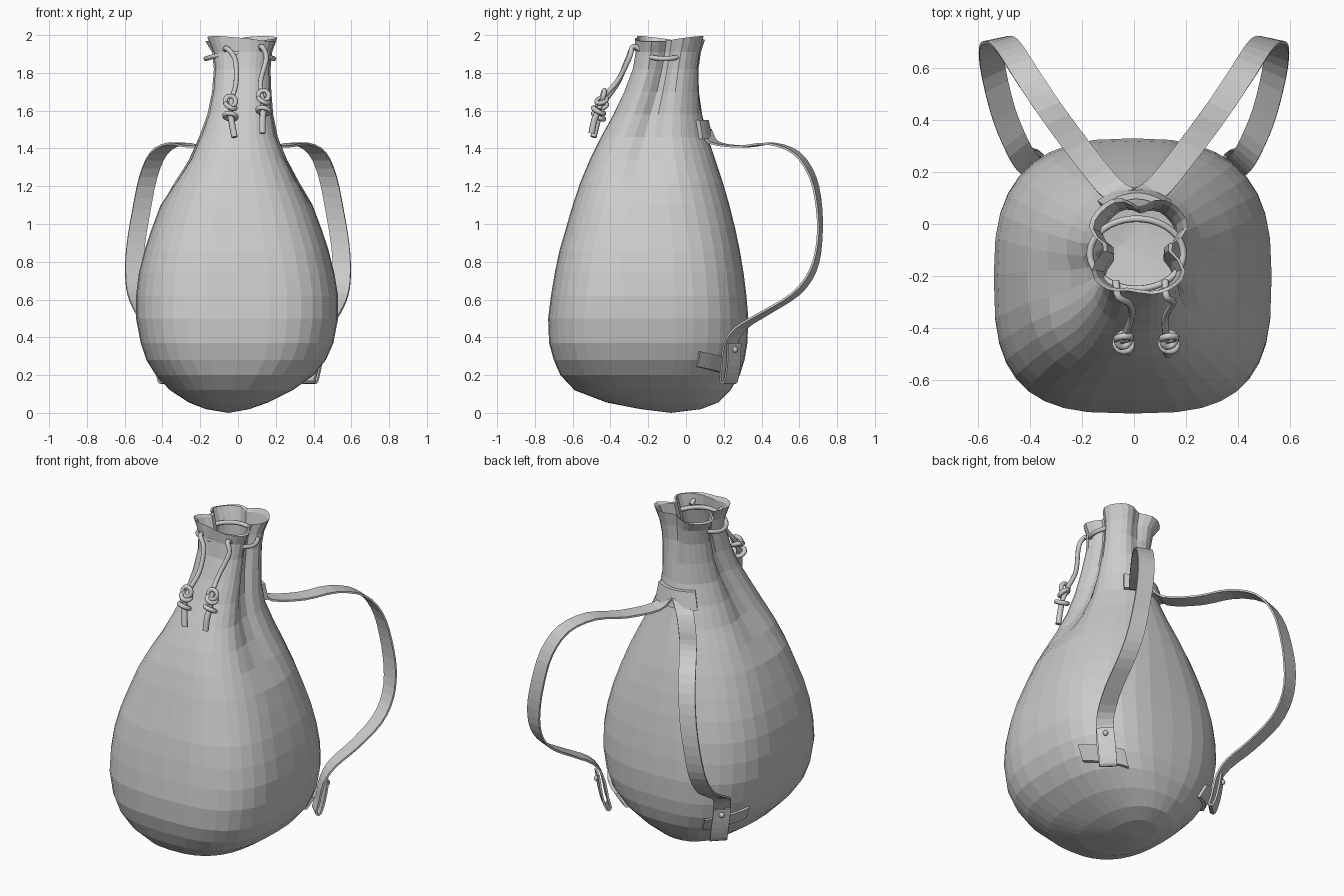
import bpy, bmesh, math
from mathutils import Vector

if "Cube" in bpy.data.objects:
    bpy.data.objects.remove(bpy.data.objects["Cube"])

# sack outline: z, left x, right x, front y, back y
RINGS = [
    (0.02, -0.17, 0.06, -0.24, 0.08), (0.055, -0.26, 0.16, -0.42, 0.17),
    (0.12, -0.36, 0.29, -0.59, 0.235), (0.20, -0.435, 0.40, -0.665, 0.285),
    (0.28, -0.485, 0.465, -0.70, 0.31), (0.37, -0.515, 0.505, -0.725, 0.325),
    (0.50, -0.54, 0.53, -0.73, 0.33), (0.62, -0.54, 0.53, -0.715, 0.32),
    (0.74, -0.525, 0.51, -0.695, 0.305), (0.86, -0.495, 0.48, -0.67, 0.285),
    (0.98, -0.455, 0.44, -0.635, 0.26), (1.10, -0.41, 0.395, -0.60, 0.23),
    (1.22, -0.35, 0.34, -0.56, 0.195), (1.34, -0.28, 0.28, -0.51, 0.155),
    (1.46, -0.225, 0.23, -0.45, 0.115), (1.58, -0.18, 0.205, -0.385, 0.09),
    (1.70, -0.155, 0.195, -0.33, 0.085), (1.82, -0.145, 0.19, -0.285, 0.085),
    (1.91, -0.155, 0.20, -0.27, 0.10), (1.98, -0.195, 0.23, -0.275, 0.125)]
# gathered folds: angle, depth at the mouth, angular width
FOLDS = [(-5, 0.42, 17), (185, 0.38, 17), (88, 0.30, 18), (262, 0.08, 12)]


def surf(deg, z, out=0.0):
    """Point on the sack at an angle and height, pushed outward."""
    z0 = min(max(z, RINGS[0][0]), RINGS[-1][0])
    i = next(k for k in range(len(RINGS) - 1) if z0 <= RINGS[k + 1][0])
    p, q = RINGS[i], RINGS[i + 1]
    f = (z0 - p[0]) / (q[0] - p[0])
    xl, xr, yf, yb = [p[k] + (q[k] - p[k]) * f for k in range(1, 5)]
    c, s = math.cos(math.radians(deg)), math.sin(math.radians(deg))
    low = min(1, z / 0.3)
    neck = min(1, max(0, (z - 0.8) / 0.7))
    # boxier at the front of the belly, narrower at the back of the neck
    n = 2.2 + low * (0.85 if s < 0 else 0.5) - neck * (0.6 if s < 0 else 0.75)
    r = 1.0
    for j, (a, d, w) in enumerate(FOLDS):
        fade = min(1, max(0, (z - 1.12) / 0.6)) if j < 2 else max(0, (z - 1.55) / 0.43)
        da = (deg - a + 180) % 360 - 180
        r -= d * fade * math.exp(-(da / w) ** 2)
    x = (xr - xl) / 2 * math.copysign(abs(c) ** (2 / n), c) * r
    y = (yb - yf) / 2 * math.copysign(abs(s) ** (2 / n), s) * r
    return Vector(((xl + xr) / 2 + x + out * c, (yf + yb) / 2 + y + out * s, z))


def finish(bm, name, smooth=False):
    bmesh.ops.recalc_face_normals(bm, faces=bm.faces)
    me = bpy.data.meshes.new(name)
    bm.to_mesh(me)
    bm.free()
    ob = bpy.data.objects.new(name, me)
    bpy.context.collection.objects.link(ob)
    for p in me.polygons:
        p.use_smooth = smooth
    return ob


def bridge(bm, a, b):
    for i in range(len(a)):
        j = (i + 1) % len(a)
        bm.faces.new((a[i], a[j], b[j], b[i]))


def spline(pts, n):
    """Catmull-Rom curve through the points."""
    P = [Vector(p) for p in pts]
    P = [2 * P[0] - P[1]] + P + [2 * P[-1] - P[-2]]
    res = []
    for i in range(1, len(P) - 2):
        a, b, c, d = P[i - 1:i + 3]
        for k in range(n):
            t = k / n
            res.append(0.5 * (2 * b + (c - a) * t + (2 * a - 5 * b + 4 * c - d) * t * t
                              + (3 * b - a - 3 * c + d) * t ** 3))
    return res + [P[-2]]


def ribbon(name, pts, sx, width, thick):
    """Flat strap whose width direction turns along the path."""
    bm = bmesh.new()
    start, mid, end = (Vector((x * sx, y, 0)) for x, y in ((0.83, -0.56), (1, -0.2), (0.72, -0.7)))
    prev = None
    for i, p in enumerate(pts):
        f = i / (len(pts) - 1)
        w = start.lerp(mid, f / 0.4) if f < 0.4 else mid.lerp(end, min(1, (f - 0.4) / 0.3))
        w = w.normalized() * width / 2
        t = pts[min(i + 1, len(pts) - 1)] - pts[max(i - 1, 0)]
        n = t.cross(w).normalized() * thick / 2
        cur = [bm.verts.new(v) for v in (p + w + n, p - w + n, p - w - n, p + w - n)]
        if prev:
            bridge(bm, prev, cur)
        else:
            bm.faces.new(cur)
        prev = cur
    bm.faces.new(prev)
    return finish(bm, name)


def patch(name, a0, a1, z0, z1, tilt=0.0, out=0.016, n=8):
    """Band of leather lying on the sack."""
    bm = bmesh.new()
    prev = None
    for i in range(n + 1):
        f = i / n
        a, dz = a0 + (a1 - a0) * f, tilt * (f - 0.5)
        cur = [bm.verts.new(surf(a, z + dz, o)) for z, o in
               ((z0, 0), (z0, out), (z1, out), (z1, 0))]
        if prev:
            bridge(bm, prev, cur)
        else:
            bm.faces.new(cur)
        prev = cur
    bm.faces.new(prev)
    return finish(bm, name)


def tube(name, pts, radius, cyclic=False):
    cu = bpy.data.curves.new(name, 'CURVE')
    cu.dimensions = '3D'
    cu.bevel_depth, cu.bevel_resolution, cu.use_fill_caps = radius, 2, True
    sp = cu.splines.new('POLY')
    sp.points.add(len(pts) - 1)
    for q, p in zip(sp.points, pts):
        q.co = (*p, 1)
    sp.use_cyclic_u = cyclic
    ob = bpy.data.objects.new(name, cu)
    bpy.context.collection.objects.link(ob)
    return ob


# sack body with a thin inward lip at the mouth
SEG = 36
bm = bmesh.new()
angles = [360 * k / SEG for k in range(SEG)]
tip = bm.verts.new((-0.05, -0.08, 0))
prev = None
for r in RINGS:
    cur = []
    for a in angles:
        p = surf(a, r[0])
        if r is RINGS[-1]:
            p.z += 0.015 * math.cos(math.radians(2 * a + 250))
        cur.append(bm.verts.new(p))
    if prev:
        bridge(bm, prev, cur)
    else:
        for i in range(SEG):
            bm.faces.new((tip, cur[i], cur[(i + 1) % SEG]))
    prev = cur
for z in (1.97, 1.88, 1.75):
    cur = [bm.verts.new(surf(a, z, -0.012)) for a in angles]
    bridge(bm, prev, cur)
    prev = cur
finish(bm, "sack_body")

# upper tab holding both straps
patch("upper_strap_tab", 56, 124, 1.45, 1.55, out=0.024, n=10)

# shoulder straps, lower loops and rivets
STRAP = [(0.04, 0.105, 1.50), (0.10, 0.15, 1.43), (0.22, 0.30, 1.41), (0.33, 0.45, 1.425),
         (0.42, 0.585, 1.375), (0.475, 0.67, 1.25), (0.51, 0.705, 1.08), (0.54, 0.705, 0.90),
         (0.55, 0.67, 0.75), (0.54, 0.58, 0.63), (0.50, 0.42, 0.53), (0.445, 0.29, 0.45),
         (0.41, 0.235, 0.36), (0.385, 0.22, 0.23), (0.37, 0.215, 0.17),
         (0.385, 0.235, 0.165), (0.405, 0.25, 0.25), (0.425, 0.255, 0.37)]
for side, sx in (("right", 1), ("left", -1)):
    pts = spline([(x * sx, y, z) for x, y, z in STRAP], 3)
    ribbon("shoulder_strap_" + side, pts, sx, 0.098, 0.011)
    a0, a1 = (24, 58) if sx > 0 else (156, 122)
    patch("lower_loop_" + side, a0, a1, 0.22, 0.30, tilt=-0.05, out=0.02)
    bm = bmesh.new()
    bmesh.ops.create_uvsphere(bm, u_segments=10, v_segments=6, radius=0.016)
    bmesh.ops.translate(bm, verts=bm.verts, vec=(0.425 * sx, 0.26, 0.335))
    finish(bm, "strap_rivet_" + side, True)

# drawcord passing inside the corners and outside the folds of the mouth
ring = []
for k in range(48):
    a = math.radians(7.5 * k)
    ring.append(Vector((0.01 + 0.18 * math.cos(a), -0.115 + 0.135 * math.sin(a),
                        1.89 - 0.015 * math.cos(2 * a))))
tube("drawcord_ring", ring, 0.013, True)

# hanging cord ends, each with a knot and a tail
ENDS = {
    "left": [(-0.07, -0.22, 1.91), (-0.06, -0.28, 1.93), (-0.015, -0.31, 1.87),
             (-0.01, -0.36, 1.75), (-0.035, -0.43, 1.65), (-0.04, -0.46, 1.58),
             (-0.03, -0.475, 1.52), (-0.018, -0.49, 1.46)],
    "right": [(0.12, -0.22, 1.91), (0.125, -0.28, 1.94), (0.15, -0.30, 1.88),
              (0.12, -0.36, 1.76), (0.125, -0.43, 1.68), (0.135, -0.46, 1.61),
              (0.13, -0.485, 1.55), (0.13, -0.50, 1.48)]}
for side, P in ENDS.items():
    tube("cord_end_" + side, spline(P[:-2], 5), 0.0135)
    tube("cord_tail_" + side, spline(P[-3:], 4), 0.017)
    k = Vector(P[5])
    for i, (dz, tx, ty, r) in enumerate(((0.045, 0.3, 0.5, 0.028), (-0.01, -0.5, 0.2, 0.032),
                                         (0.07, 1.3, 0.4, 0.028))):
        bpy.ops.mesh.primitive_torus_add(major_segments=16, minor_segments=8, major_radius=r,
                                         minor_radius=0.013, location=k + Vector((0, dz * 0.3, dz)),
                                         rotation=(tx, ty, 0))
        bpy.context.object.name = f"cord_knot_{side}_{i + 1}"
        bpy.ops.object.shade_smooth()
